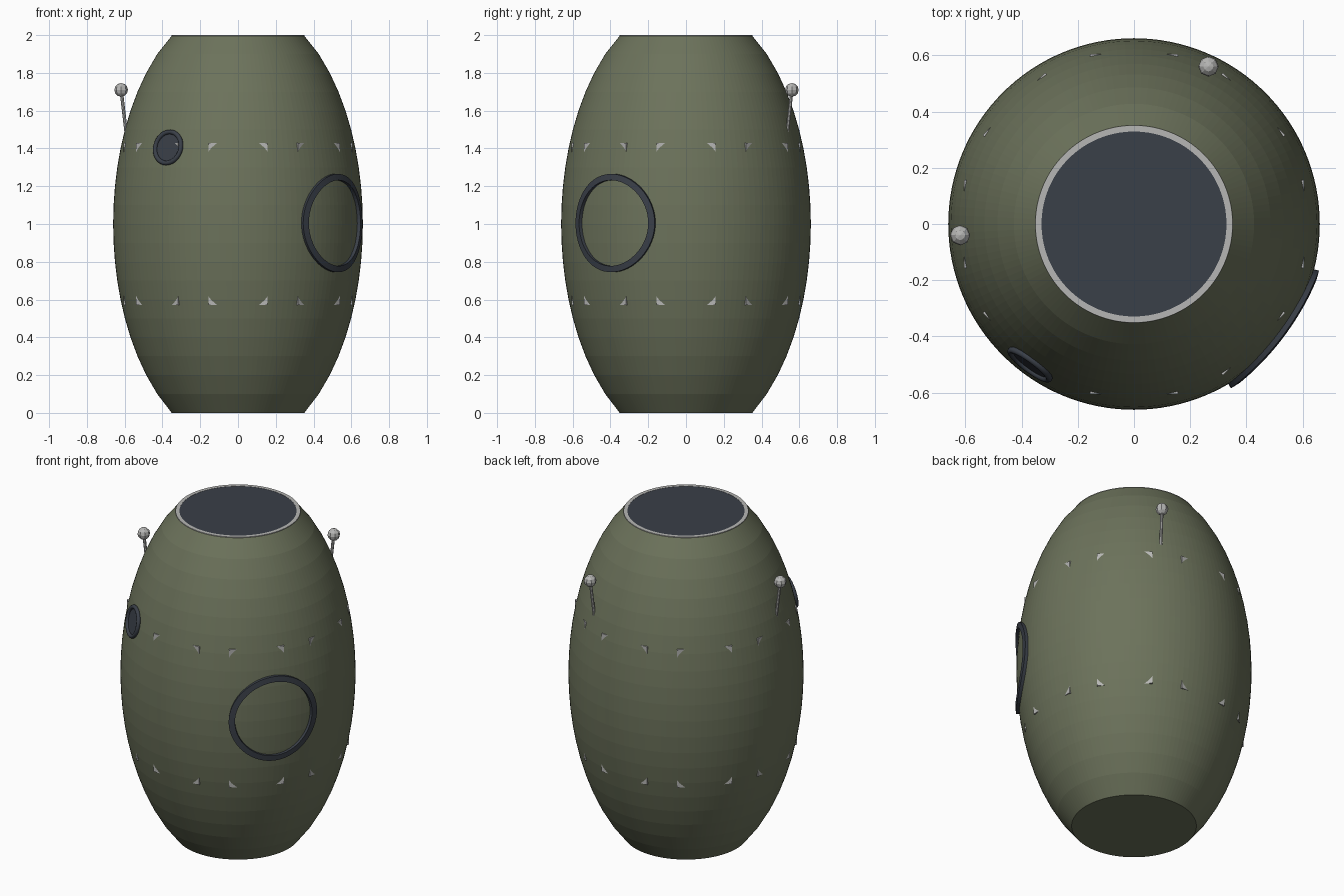
import bpy, bmesh, math
from mathutils import Vector, Matrix

if "Cube" in bpy.data.objects:
    bpy.data.objects.remove(bpy.data.objects["Cube"])


def material(name, col):
    m = bpy.data.materials.new(name)
    m.diffuse_color = (*col, 1)
    m.use_nodes = True
    m.node_tree.nodes["Principled BSDF"].inputs["Base Color"].default_value = m.diffuse_color
    return m


OLIVE = material("olive", (0.15, 0.17, 0.105))
DARK = material("dark slate", (0.042, 0.05, 0.065))
GREY = material("light grey", (0.47, 0.47, 0.46))


def finish(name, bm, mat, smooth=False):
    bmesh.ops.recalc_face_normals(bm, faces=bm.faces)
    me = bpy.data.meshes.new(name)
    bm.to_mesh(me)
    bm.free()
    me.materials.append(mat)
    for p in me.polygons:
        p.use_smooth = smooth
    ob = bpy.data.objects.new(name, me)
    bpy.context.collection.objects.link(ob)
    return ob


def hull_r(z):
    return 0.661 * math.sqrt(1 - ((z - 1) / 1.18) ** 2)


def sweep(name, mat, sections, closed_section, closed_path=True):
    """Join a list of equal-length point loops into a surface."""
    bm = bmesh.new()
    rows = [[bm.verts.new(p) for p in s] for s in sections]
    n, m = len(rows), len(rows[0])
    for i in range(n if closed_path else n - 1):
        for j in range(m if closed_section else m - 1):
            a, b = rows[i], rows[(i + 1) % n]
            k = (j + 1) % m
            bm.faces.new((a[j], b[j], b[k], a[k]))
    return bm


def lathe(name, mat, profile, closed, segs=128):
    secs = [[(r * math.cos(a), r * math.sin(a), z) for r, z in profile]
            for a in (2 * math.pi * i / segs for i in range(segs))]
    return sweep(name, mat, secs, closed)


def cone(name, mat, p0, p1, r0, r1, segs):
    p0, p1 = Vector(p0), Vector(p1)
    d = p1 - p0
    bm = bmesh.new()
    bmesh.ops.create_cone(bm, cap_ends=True, segments=segs, radius1=r0, radius2=r1, depth=d.length,
                          matrix=Matrix.Translation((p0 + p1) / 2)
                          @ d.to_track_quat('Z', 'Y').to_matrix().to_4x4())
    return finish(name, bm, mat)


# Barrel hull, with a flat floor
bm = lathe("hull", OLIVE, [(hull_r(i / 10), min(i / 10, 1.996)) for i in range(21)], False)
bmesh.ops.holes_fill(bm, edges=[e for e in bm.edges if e.is_boundary and e.verts[0].co.z < 0.01])
finish("hull", bm, OLIVE)

# Top rim and dark top disc
finish("top_rim", lathe("top_rim", GREY, [(0.329, 1.985), (0.329, 2.0), (0.351, 2.0), (0.351, 1.993)], True), GREY)
cone("top_disc", DARK, (0, 0, 1.985), (0, 0, 1.999), 0.33, 0.33, 128)

# Eight buried plates whose corners poke out of the hull
for k in range(8):
    bm = bmesh.new()
    bmesh.ops.create_cube(bm, size=1, matrix=Matrix.Rotation(k * math.pi / 4, 4, 'Z')
                          @ Matrix.Translation((0.59, 0, 1.0))
                          @ Matrix.Diagonal((0.03, 0.314, 0.856, 1)))
    finish(f"side_plate_{k + 1}", bm, GREY)

# Large hatch ring, wrapped on the hull
az, secs = math.radians(-36.8), []
for i in range(64):
    t = 2 * math.pi * i / 64
    sec = []
    for rad, off in ((0.26, -0.015), (0.26, 0.018), (0.227, 0.018), (0.227, -0.015)):
        a = az + math.asin(rad * math.cos(t) / 0.675)
        z = 1.005 + rad * math.sin(t)
        r = hull_r(z) + off
        sec.append((r * math.cos(a), r * math.sin(a), z))
    secs.append(sec)
finish("hatch_ring", sweep("hatch_ring", DARK, secs, True), DARK)

# Small porthole: torus frame and glass, facing along the hull normal
az, tilt = math.radians(233.5), math.radians(11.4)
normal = Vector((math.cos(az) * math.cos(tilt), math.sin(az) * math.cos(tilt), math.sin(tilt)))
centre = Vector((0.6225 * math.cos(az), 0.6225 * math.sin(az), 1.405))
rot = normal.to_track_quat('Z', 'Y').to_matrix()
secs = []
for i in range(48):
    t = 2 * math.pi * i / 48
    secs.append([centre + rot @ Vector(((0.084 + 0.012 * math.cos(s)) * math.cos(t),
                                        (0.084 + 0.012 * math.cos(s)) * math.sin(t),
                                        0.012 * math.sin(s)))
                 for s in (2 * math.pi * j / 12 for j in range(12))])
finish("porthole_frame", sweep("porthole_frame", DARK, secs, True), DARK, True)
cone("porthole_glass", DARK, centre - normal * 0.02, centre, 0.08, 0.08, 48)

# Two antennas with ball tips
for k, deg in enumerate((183.7, 64.7), 1):
    a = math.radians(deg)
    d = Vector((math.cos(a), math.sin(a), 0))
    base, tip = d * 0.594 + Vector((0, 0, 1.49)), d * 0.62 + Vector((0, 0, 1.71))
    cone(f"antenna_rod_{k}", GREY, base, tip, 0.009, 0.009, 8)
    bm = bmesh.new()
    bmesh.ops.create_uvsphere(bm, u_segments=8, v_segments=6, radius=0.036,
                              matrix=Matrix.Translation(tip))
    finish(f"antenna_ball_{k}", bm, GREY)
